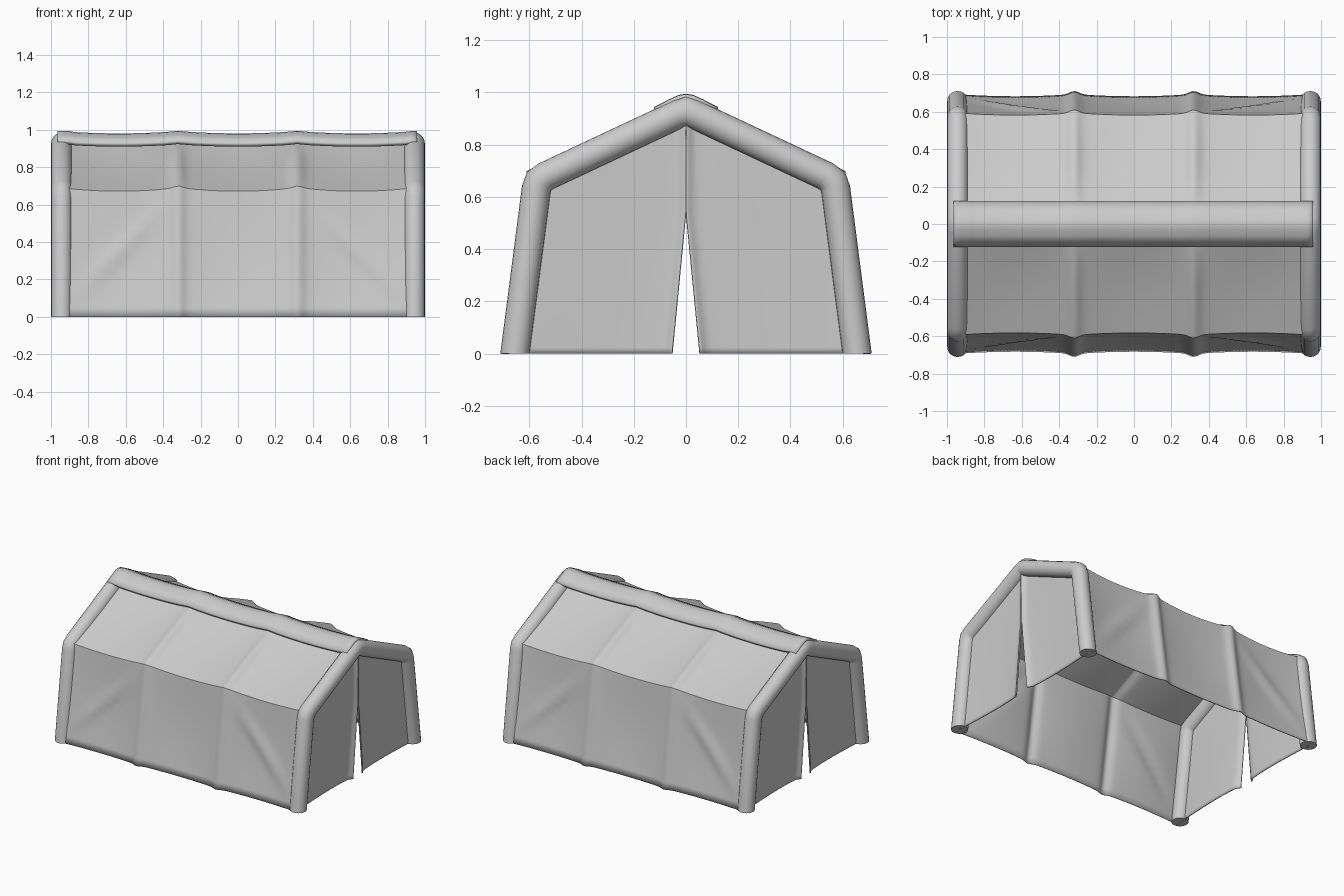
import bpy, bmesh, math
from mathutils import Vector

if "Cube" in bpy.data.objects:
    bpy.data.objects.remove(bpy.data.objects["Cube"])

fabric = bpy.data.materials.new("grey_fabric")
fabric.diffuse_color = (0.6, 0.6, 0.6, 1)
fabric.use_nodes = True
fabric.node_tree.nodes["Principled BSDF"].inputs["Base Color"].default_value = fabric.diffuse_color


def lerp(a, b, t):
    return a + (b - a) * t


def finish(name, bm, thickness=0, angle=40):
    bmesh.ops.recalc_face_normals(bm, faces=bm.faces)
    me = bpy.data.meshes.new(name)
    bm.to_mesh(me)
    bm.free()
    ob = bpy.data.objects.new(name, me)
    bpy.context.collection.objects.link(ob)
    me.materials.append(fabric)
    if thickness:
        m = ob.modifiers.new("thickness", 'SOLIDIFY')
        m.thickness = thickness
        m.offset = 0
    bpy.ops.object.select_all(action='DESELECT')
    ob.select_set(True)
    bpy.context.view_layer.objects.active = ob
    bpy.ops.object.shade_smooth_by_angle(angle=math.radians(angle))
    return ob


def grid(name, nu, nv, fn, thickness=0, angle=40):
    """Sheet made from fn(u, v) with u and v running 0..1."""
    bm = bmesh.new()
    vs = [[bm.verts.new(fn(i / nu, j / nv)) for j in range(nv + 1)] for i in range(nu + 1)]
    for i in range(nu):
        for j in range(nv):
            bm.faces.new((vs[i][j], vs[i + 1][j], vs[i + 1][j + 1], vs[i][j + 1]))
    return finish(name, bm, thickness, angle)


# End arches: thick padded tubes following the gable outline
half = [(0.655, 0.0), (0.573, 0.63), (0.562, 0.66), (0.535, 0.68), (0.03, 0.917)]
path = [Vector(p) for p in half] + [Vector((0, 0.927))] + [Vector((-y, z)) for y, z in reversed(half)]


def arch(name, cx):
    bm = bmesh.new()
    rings, n, r = [], 20, 0.056
    for k, p in enumerate(path):
        if k in (0, len(path) - 1):
            side = Vector((1 if k == 0 else -1, 0))        # flat foot on the ground
        else:
            a = (p - path[k - 1]).normalized()
            b = (path[k + 1] - p).normalized()
            na, nb = Vector((a.y, -a.x)), Vector((b.y, -b.x))
            side = (na + nb).normalized()
            side = side / side.dot(na)
        ring = []
        for i in range(n):
            t = 2 * math.pi * i / n
            q = p + side * (r * math.sin(t))
            ring.append(bm.verts.new((cx + r * math.cos(t), q.x, q.y)))
        rings.append(ring)
    for A, B in zip(rings, rings[1:]):
        for i in range(n):
            bm.faces.new((A[i], A[(i + 1) % n], B[(i + 1) % n], B[i]))
    bm.faces.new(rings[0])
    bm.faces.new(rings[-1])
    finish(name, bm)


arch("left_arch", -0.943)
arch("right_arch", 0.943)


# Fabric helpers: ribs push the cloth out, bays sag between them
def rib(x):
    return sum(math.exp(-((x - c) / 0.035) ** 2) for c in (-0.32, 0.32))


def sag(x):
    c = 0 if abs(x) < 0.32 else math.copysign(0.635, x)
    return max(0, 1 - ((x - c) / 0.318) ** 2)


def crease(x, z):
    """Diagonal pull folds in the outer bays."""
    if abs(x) < 0.32:
        return 0
    s = (abs(x) - 0.32) / 0.62
    fade = math.sin(math.pi * min(1, s)) * math.sin(math.pi * min(1, z / 0.69))
    d = z - lerp(0.66, 0.05, s)
    return 0.016 * fade * math.exp(-(d / 0.05) ** 2)


NV = 56


def cover(u, v):
    x = lerp(-0.945, 0.945, u)
    s = 1 if v < 0.5 else -1
    t = 1 - abs(2 * v - 1)                     # 0 at the ground, 1 at the ridge
    out = 0.016 * rib(x) - 0.012 * sag(x)
    ye, ze = 0.592 + out, 0.69 - 0.02 * sag(x) + 0.008 * rib(x)
    if t <= 0.5:                               # wall
        k = t * 2
        y = lerp(0.692 + out, ye, k) - 0.012 * sag(x) * math.sin(math.pi * k)
        z = ze * k
        y += crease(x, z)
    else:                                      # roof slope
        k = t * 2 - 1
        y = lerp(ye, 0, k)
        z = lerp(ze, 0.945, k) + (0.012 * rib(x) - 0.014 * sag(x)) * math.sin(math.pi * k)
    return (x, s * y, z)


grid("tent_cover", 108, NV, cover, 0.006, 50)


# Ridge cap: folded flap lying over the whole ridge
cap_pts = [(-0.118, 0.932), (-0.06, 0.962), (-0.025, 0.978), (0, 0.982),
           (0.025, 0.978), (0.06, 0.962), (0.118, 0.932)]


def cap(u, v):
    x = lerp(-0.965, 0.958, u)
    y, z = cap_pts[round(v * 6)]
    return (x, y, z - 0.012 * sag(x) * (abs(x) < 0.9) + 0.002 * rib(x))


grid("ridge_cap", 60, 6, cap, 0.022)


# Door flaps on both ends, split by a narrow opening that closes upwards
def outer_y(z):
    if z < 0.66:
        return lerp(0.655, 0.565, z / 0.66)
    return lerp(0.565, 0.0, min(1, (z - 0.66) / 0.267))


def flap(end, side):
    def fn(u, v):
        z = 0.92 * v
        gap = 0.053 * max(0, 1 - z / 0.54)
        w = max(outer_y(z) - gap, 0.001)
        y = gap + w * u ** 1.4
        d = y - gap
        low = max(0, 1 - z / 0.9)
        roll = 0.016 * math.exp(-(d / 0.022) ** 2)              # rolled hem at the opening
        belly = 0.014 * math.sin(math.pi * u) * low
        return (end * (0.945 + roll - belly), side * y, z)
    return fn


for end, en in ((-1, "left"), (1, "right")):
    for side, sn in ((-1, "front"), (1, "back")):
        grid(f"{en}_{sn}_door_flap", 24, 40, flap(end, side), 0.008, 50)
